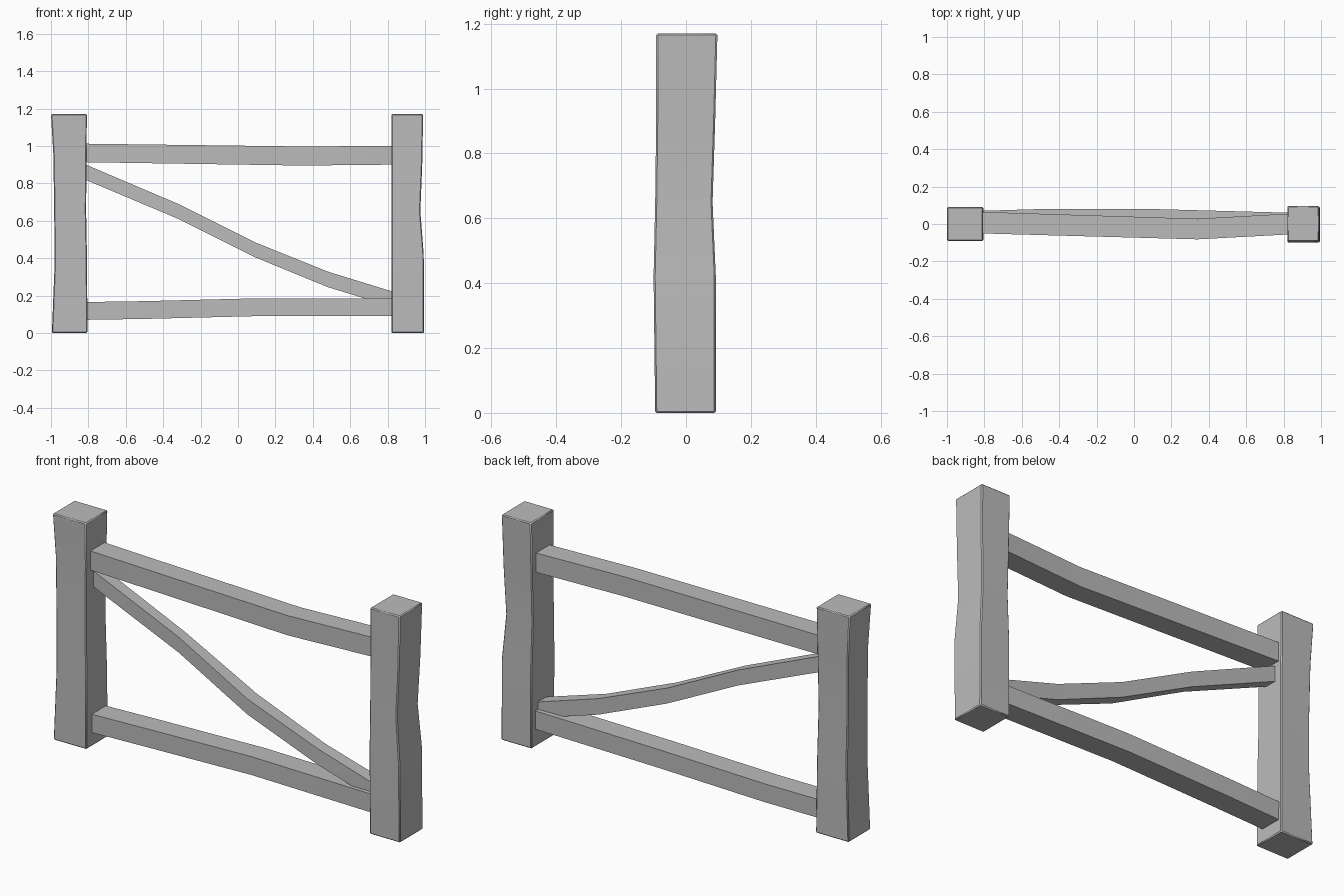
import bpy
import bmesh

cube = bpy.data.objects.get("Cube")
if cube:
    bpy.data.objects.remove(cube, do_unlink=True)

# One plain grey
grey = bpy.data.materials.new("plain_grey")
grey.use_nodes = True
colour = (0.5, 0.5, 0.5, 1)
grey.diffuse_color = colour
grey.node_tree.nodes["Principled BSDF"].inputs["Base Color"].default_value = colour


def loft(name, rings, bevel=0.0):
    """Join four-cornered rings into a closed beam."""
    bm = bmesh.new()
    loops = [[bm.verts.new(p) for p in ring] for ring in rings]
    for a, b in zip(loops, loops[1:]):
        for i in range(4):
            j = (i + 1) % 4
            bm.faces.new((a[i], a[j], b[j], b[i]))
    bm.faces.new(loops[0])
    bm.faces.new(loops[-1])
    bmesh.ops.recalc_face_normals(bm, faces=bm.faces)
    mesh = bpy.data.meshes.new(name)
    bm.to_mesh(mesh)
    bm.free()
    mesh.materials.append(grey)
    obj = bpy.data.objects.new(name, mesh)
    bpy.context.collection.objects.link(obj)
    if bevel:
        mod = obj.modifiers.new("worn_edges", 'BEVEL')
        mod.width = bevel
        mod.segments = 1
        mod.limit_method = 'ANGLE'
        mod.angle_limit = 0.8
    bpy.ops.object.select_all(action='DESELECT')
    obj.select_set(True)
    bpy.context.view_layer.objects.active = obj
    bpy.ops.object.shade_smooth_by_angle(angle=0.5)
    return obj


def post(name, sections):
    # Each section: z, x min, x max, y min, y max
    loft(name, [[(x0, y0, z), (x1, y0, z), (x1, y1, z), (x0, y1, z)]
                for z, x0, x1, y0, y1 in sections], bevel=0.005)


def rail(name, sections):
    # Each section: x, z min, z max, y min, y max
    loft(name, [[(x, y0, z0), (x, y1, z0), (x, y1, z1), (x, y0, z1)]
                for x, z0, z1, y0, y1 in sections])


# Upright posts with a slight waist
post("right_post", [
    (0, -0.995, -0.805, -0.09, 0.09),
    (0.38, -0.98, -0.807, -0.088, 0.085),
    (0.65, -0.983, -0.812, -0.085, 0.08),
    (0.95, -0.987, -0.81, -0.085, 0.085),
    (1.17, -1.0, -0.808, -0.09, 0.09)])
post("left_post", [
    (0, 0.82, 0.995, -0.095, 0.092),
    (0.42, 0.82, 0.993, -0.1, 0.092),
    (0.65, 0.82, 0.975, -0.095, 0.082),
    (0.9, 0.82, 0.985, -0.092, 0.09),
    (1.17, 0.82, 0.99, -0.092, 0.097)])

# Horizontal rails
rail("top_rail", [
    (-0.83, 0.913, 1.012, -0.05, 0.065),
    (0.34, 0.895, 0.997, -0.082, 0.028),
    (0.84, 0.9, 1.0, -0.055, 0.056)])
rail("bottom_rail", [
    (-0.83, 0.07, 0.165, -0.045, 0.07),
    (-0.5, 0.075, 0.17, -0.037, 0.08),
    (0.1, 0.09, 0.185, -0.035, 0.08),
    (0.84, 0.09, 0.185, -0.055, 0.06)])

# Bent diagonal brace
rail("diagonal_brace", [
    (-0.83, 0.825, 0.907, -0.025, 0.04),
    (-0.32, 0.61, 0.69, -0.03, 0.03),
    (0.09, 0.405, 0.485, -0.05, 0.025),
    (0.48, 0.245, 0.328, -0.035, 0.03),
    (0.84, 0.135, 0.217, -0.03, 0.04)])
